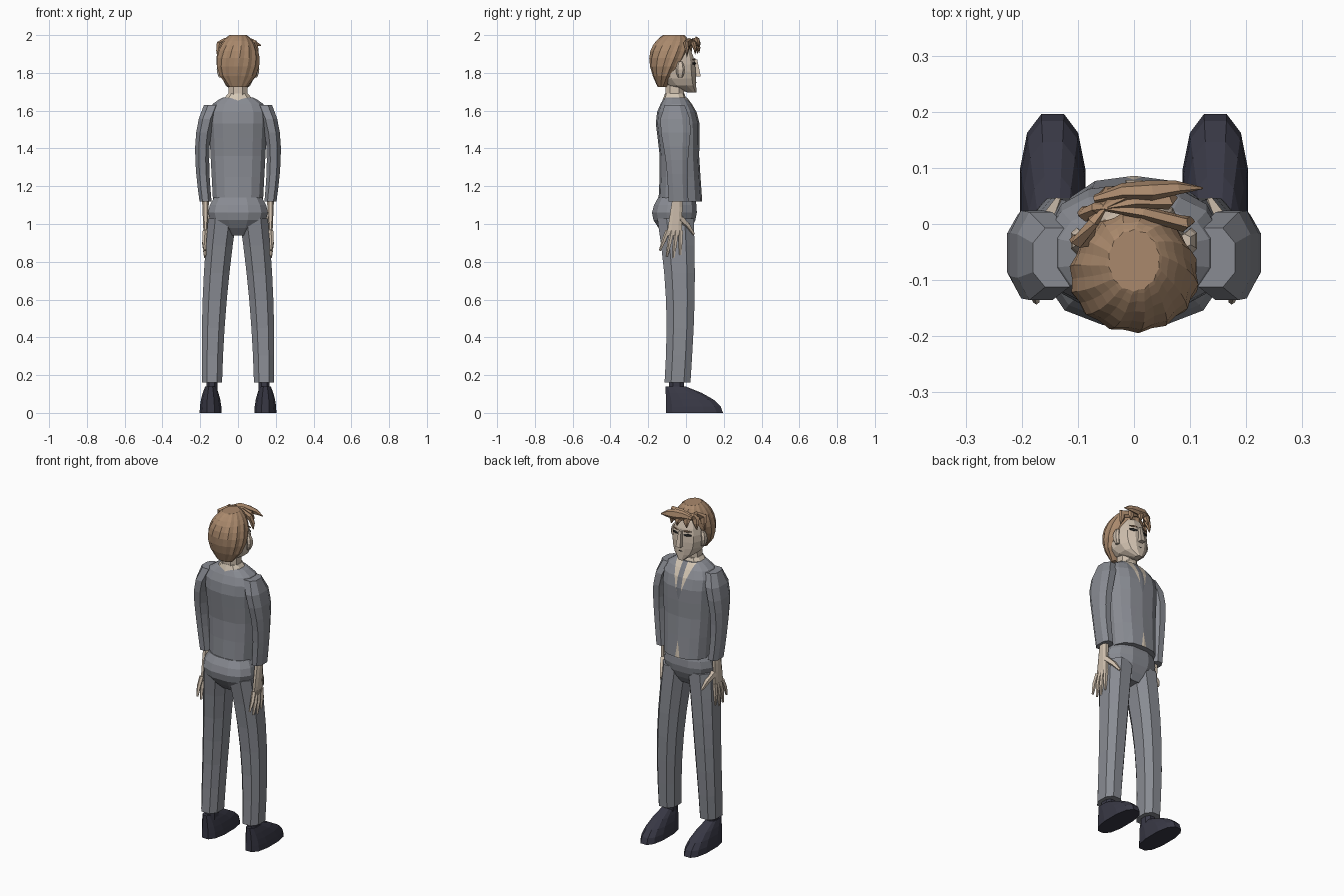
import bpy, bmesh, math
from mathutils import Vector

cube = bpy.data.objects.get("Cube")
if cube:
    bpy.data.objects.remove(cube, do_unlink=True)


def material(name, red, green, blue):
    result = bpy.data.materials.new(name)
    result.use_nodes = True
    colour = (red, green, blue, 1)
    result.diffuse_color = colour
    result.node_tree.nodes["Principled BSDF"].inputs["Base Color"].default_value = colour
    return result


SUIT = material("grey suit", .25, .26, .29)
TIE = material("dark grey tie", .2, .21, .24)
SKIN = material("pale skin", .62, .52, .42)
SHIRT = material("cream shirt", .66, .57, .46)
HAIR = material("tan hair", .4, .25, .15)
SHOE = material("dark shoe", .04, .04, .06)
EYE = material("dark eye", .03, .03, .03)


def mix(start, end, t):
    return start + (end - start) * t


def bump(t):
    return math.sin(math.pi * t)


def skin_rings(name, rings, materials):
    """Bridge equal rings of points into a closed, flat-shaded mesh."""
    bm = bmesh.new()
    loops = [[bm.verts.new(point) for point in ring] for ring in rings]
    for lower, upper in zip(loops, loops[1:]):
        for i in range(len(lower)):
            bm.faces.new((lower[i - 1], lower[i], upper[i], upper[i - 1]))
    bm.faces.new(loops[0])
    bm.faces.new(loops[-1])
    bmesh.ops.recalc_face_normals(bm, faces=bm.faces)
    mesh = bpy.data.meshes.new(name)
    bm.to_mesh(mesh)
    bm.free()
    for entry in materials:
        mesh.materials.append(entry)
    result = bpy.data.objects.new(name, mesh)
    bpy.context.collection.objects.link(result)
    return result


def loft(name, low, high, shape, *materials, steps=4, sides=8, power=.8,
         ridge=1, twist=0, crowd_top=False):
    """Stack level rings; shape(t) gives centre x, centre y, radius x, radius y."""
    rings = []
    for step in range(steps + 1):
        t = step / steps
        if crowd_top:
            t = 1 - (1 - t) ** 2
        x, y, radius_x, radius_y = shape(t)
        ring = []
        for i in range(sides):
            angle = math.tau * (i + .5) / sides + twist * step
            c, s = math.cos(angle), math.sin(angle)
            scale = ridge if i % 2 else 1
            ring.append((x + scale * radius_x * math.copysign(abs(c) ** power, c),
                         y + scale * radius_y * math.copysign(abs(s) ** power, s),
                         mix(low, high, t)))
        rings.append(ring)
    return skin_rings(name, rings, materials)


def sweep(name, path, radii, mat, sides=5, flat=1, up=(1, 0, 0)):
    """Tapered tube along a path; flat squashes it towards the up direction."""
    points = [Vector(p) for p in path]
    rings = []
    for i, point in enumerate(points):
        ahead = points[min(i + 1, len(points) - 1)]
        along = (ahead - points[max(i - 1, 0)]).normalized()
        wide = along.cross(Vector(up)).normalized()
        thin = along.cross(wide) * flat
        angles = [math.tau * k / sides for k in range(sides)]
        rings.append([point + radii[i] * (wide * math.cos(a) + thin * math.sin(a))
                      for a in angles])
    return skin_rings(name, rings, [mat])


# Jacket: waisted body that closes over the shoulders to the collar
def jacket_shape(t):
    shoulder = max(0, 4 * t - 3)
    width = mix(.135 + .03 * t, .08, shoulder ** 4)
    depth = mix(.11 + .006 * math.cos(8 * t), .06, shoulder ** 2)
    return 0, -.03 - .025 * t * t, width, depth


jacket = loft("jacket", 1.12, 1.67, jacket_shape, SUIT, SHIRT, TIE,
              steps=8, sides=14, crowd_top=True)

# Shirt opening, tie and hem notch cut into the jacket front
OPENING, OPENING_SLOPE = 1.46, .3
NOTCH, NOTCH_SLOPE = 1.22, .15
TIE_HALF = .016


def front_faces(bm):
    return [f for f in bm.faces
            if f.calc_center_median().y > -.02 and abs(f.normal.z) < .99]


bm = bmesh.new()
bm.from_mesh(jacket.data)
for side in (-1, 1):
    for origin, normal in (((0, 0, OPENING), (side, 0, -OPENING_SLOPE)),
                           ((0, 0, NOTCH), (side, 0, NOTCH_SLOPE)),
                           ((side * TIE_HALF, 0, 0), (1, 0, 0))):
        faces = front_faces(bm)
        edges = {e for f in faces for e in f.edges}
        verts = {v for f in faces for v in f.verts}
        bmesh.ops.bisect_plane(bm, geom=[*faces, *edges, *verts],
                               plane_co=origin, plane_no=normal)
for face in front_faces(bm):
    centre = face.calc_center_median()
    offset = abs(centre.x)
    if offset < (centre.z - OPENING) * OPENING_SLOPE:
        face.material_index = 2 if offset < TIE_HALF else 1
    elif offset < (NOTCH - centre.z) * NOTCH_SLOPE:
        face.material_index = 1
bm.to_mesh(jacket.data)
bm.free()

# Trouser seat
loft("trouser_seat", .94, 1.14,
     lambda t: (0, -.05 - .012 * bump(t), .07 + .06 * (t + bump(t)),
                .06 + .04 * (t + bump(t))), SUIT, steps=5, sides=12)

# Paired parts: the figure faces +y, so its own left is -x
for side, s in (("left", -1), ("right", 1)):
    loft(side + "_trouser_leg", .16, 1.03,
         lambda t: (s * (.137 - .054 * t * t), -.045 - .01 * t + .02 * bump(t),
                    .056 + .024 * t, .073 + .03 * t * t), SUIT, steps=6)
    loft(side + "_sleeve", 1.12, 1.63,
         lambda t: (s * (.172 - .035 * t ** 6 + .018 * bump(t)), -.04 - .02 * t,
                    .034 + .012 * t, .056 + .03 * bump(t ** 3)), SUIT, steps=7)
    loft(side + "_sock", .1, .19, lambda t: (s * .138, -.05, .032, .042), SHOE, steps=1)
    loft(side + "_shoe", 0, .14,
         lambda t: (s * .145, .045 - .1 * t * t, .06 - .03 * t * t,
                    .155 - .1 * t * t), SHOE, sides=12)

    # Hand: palm, four spread fingers and a thumb
    loft(side + "_palm", .94, 1.14,
         lambda t: (s * .172, -.062 + .017 * t, .011 + .009 * t, .043 - .015 * t), SKIN)
    for i, finger in enumerate(("little", "ring", "middle", "index")):
        root = Vector((s * .174, -.096 + .023 * i, .965))
        tip = Vector((s * .174, -.138 + .036 * i, .82 + .012 * (i - 1.8) ** 2))
        knuckle = root.lerp(tip, .5) + Vector((s * .004, 0, 0))
        sweep(f"{side}_{finger}_finger", (root, knuckle, tip), (.013, .012, .006), SKIN)
    sweep(side + "_thumb", ((s * .168, -.03, 1.03), (s * .15, .01, .99),
                            (s * .135, .042, .945)), (.02, .016, .007), SKIN)

    # Ear, eye and brow
    loft(side + "_ear", 1.775, 1.86,
         lambda t: (s * (.09 + .012 * bump(t)), -.03, .012, .012 + .012 * bump(t)),
         SKIN, sides=6)
    for part, height, thick, mat in (("eye", 1.85, .009, EYE), ("brow", 1.872, .006, HAIR)):
        inner = Vector((s * .018, .05, height))
        outer = Vector((s * .06, .036, height))
        sweep(f"{side}_{part}", (inner, inner.lerp(outer, .5), outer),
              (thick / 2, thick, thick / 2), mat, flat=.6, up=(0, 1, 0))

# Neck and shirt collar
loft("neck", 1.64, 1.78, lambda t: (0, -.06, .056 - .006 * t, .052), SKIN, steps=1)
loft("shirt_collar", 1.65, 1.69,
     lambda t: (0, -.06, .088 - .032 * t, .066 - .014 * t), SHIRT, steps=2, sides=10)


# Head: narrow chin, full cheeks and a nearly upright face
def head_shape(t):
    swell = math.sin(.2 + 2.36 * t ** .7)
    depth = .108 * swell
    return 0, .056 - .05 * t ** 4 - depth, .092 * swell, depth


loft("head", 1.695, 1.955, head_shape, SKIN, steps=7, sides=12)
loft("nose", 1.78, 1.87, lambda t: (0, .052, .02 - .01 * t, .035 - .025 * t),
     SKIN, steps=1, sides=4)
sweep("mouth", ((-.024, .05, 1.75), (0, .053, 1.75), (.024, .05, 1.75)),
      (.002, .003, .002), EYE, up=(0, 1, 0))


# Ridged hair cap, leaning back towards the nape
def hair_shape(t):
    width = .117 * math.sqrt(bump(.06 + .89 * t))
    return 0, -.125 + .06 * t, width, width * (.5 + .7 * t)


loft("hair_cap", 1.725, 2, hair_shape, HAIR, steps=9, sides=28, power=1,
     ridge=.95, twist=.06, crowd_top=True)


# Fringe locks fanning round the brow from a parting, and one long quiff
def hair_lock(name, start, middle, tip, radius):
    lift = Vector((0, .006, .008))
    path = (start, start.lerp(middle, .5) + lift, middle,
            middle.lerp(tip, .5) + lift / 2, tip)
    sweep(name, path, [radius * f for f in (.4, .8, 1, .7, .1)], HAIR,
          sides=6, flat=.55, up=(0, 1, .3))


parting = Vector((-.055, .03, 1.965))
for k in range(6):
    angle = math.radians(20 + 32 * k)
    c, s = math.cos(angle), math.sin(angle)
    hair_lock(f"fringe_lock_{k + 1}", parting,
              Vector((.09 * c, -.03 + .09 * s, 1.95)),
              Vector((.105 * c, -.03 + .1 * s, 1.87 + .035 * s)), .026)
hair_lock("quiff", Vector((-.07, .045, 1.96)), Vector((.03, .06, 1.965)),
          Vector((.122, .064, 1.945)), .03)
